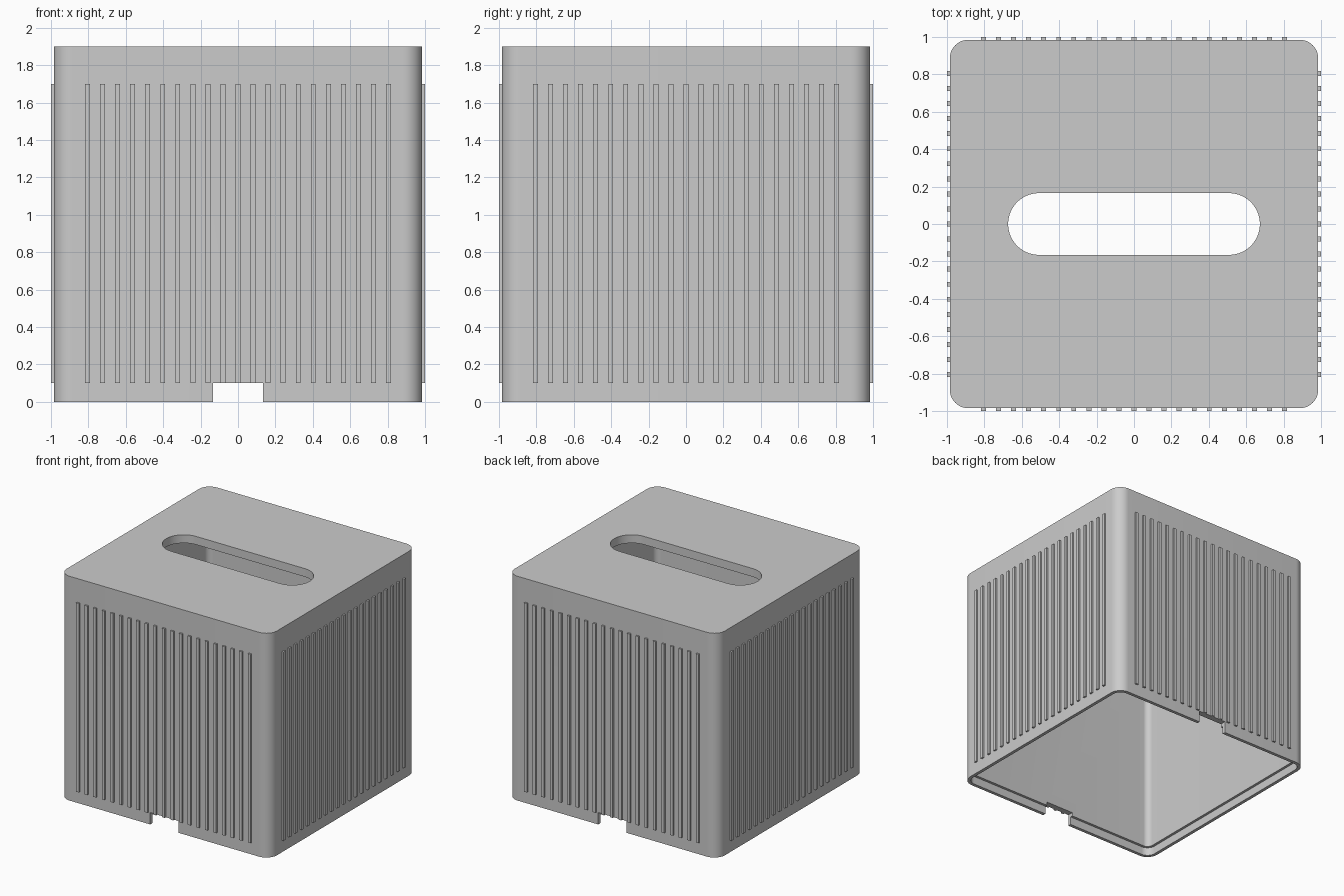
import bpy, bmesh, math

if "Cube" in bpy.data.objects:
    bpy.data.objects.remove(bpy.data.objects["Cube"])

grey = bpy.data.materials.new("light grey plastic")
grey.diffuse_color = (0.6, 0.6, 0.6, 1)
grey.use_nodes = True
grey.node_tree.nodes["Principled BSDF"].inputs["Base Color"].default_value = grey.diffuse_color


def finish(name, bm):
    bmesh.ops.recalc_face_normals(bm, faces=bm.faces)
    mesh = bpy.data.meshes.new(name)
    bm.to_mesh(mesh)
    bm.free()
    mesh.materials.append(grey)
    obj = bpy.data.objects.new(name, mesh)
    bpy.context.collection.objects.link(obj)
    return obj


def rounded_prism(name, hx, hy, r, z0, z1, steps=12):
    """Upright prism with a rounded rectangle outline."""
    bm = bmesh.new()
    verts = []
    for q, (sx, sy) in enumerate([(1, 1), (-1, 1), (-1, -1), (1, -1)]):
        for i in range(steps + 1):
            a = (q + i / steps) * math.pi / 2
            verts.append(bm.verts.new((sx * (hx - r) + r * math.cos(a),
                                       sy * (hy - r) + r * math.sin(a), z0)))
    bmesh.ops.remove_doubles(bm, verts=verts, dist=1e-5)
    face = bm.faces.new(list(bm.verts))
    up = bmesh.ops.extrude_face_region(bm, geom=[face])["geom"]
    for v in up:
        if isinstance(v, bmesh.types.BMVert):
            v.co.z = z1
    return finish(name, bm)


def add_box(bm, cx, cy, cz, sx, sy, sz):
    for v in bmesh.ops.create_cube(bm, size=1)["verts"]:
        v.co = (cx + v.co.x * sx, cy + v.co.y * sy, cz + v.co.z * sz)


W, H = 0.985, 1.9          # half width and height of the cover
WALL, RIM = 0.05, 0.028    # wall thickness, thinner lip at the base

# Hollow cover body
body = rounded_prism("cover_body", W, W, 0.1, 0, H)
cavity = rounded_prism("cavity_cutter", W - WALL, W - WALL, 0.05, -0.1, H - 0.07)
rebate = rounded_prism("base_rebate_cutter", W - RIM, W - RIM, 0.072, -0.15, 0.07)
slot = rounded_prism("top_slot_cutter", 0.673, 0.165, 0.1649, 1.5, 2.1, 16)

# Cable notch through the front and back walls
bm = bmesh.new()
add_box(bm, 0, 0, 0, 0.266, 2.4, 0.2)
notch = finish("notch_cutter", bm)

bpy.context.view_layer.objects.active = body
for cutter in (cavity, rebate, slot, notch):
    mod = body.modifiers.new(cutter.name, 'BOOLEAN')
    mod.operation = 'DIFFERENCE'
    mod.solver = 'EXACT'
    mod.object = cutter
    bpy.ops.object.modifier_apply(modifier=mod.name)
    bpy.data.objects.remove(cutter)

body.select_set(True)
bpy.ops.object.shade_smooth_by_angle(angle=math.radians(30))

# Vertical ribs on all four sides
for side, (nx, ny) in {"front": (0, -1), "right": (1, 0),
                       "back": (0, 1), "left": (-1, 0)}.items():
    bm = bmesh.new()
    for i in range(-10, 11):
        t = i * 0.0805
        add_box(bm, nx * 0.985 + abs(ny) * t, ny * 0.985 + abs(nx) * t, 0.9,
                0.03 if nx else 0.026, 0.03 if ny else 0.026, 1.6)
    finish(side + "_ribs", bm)
